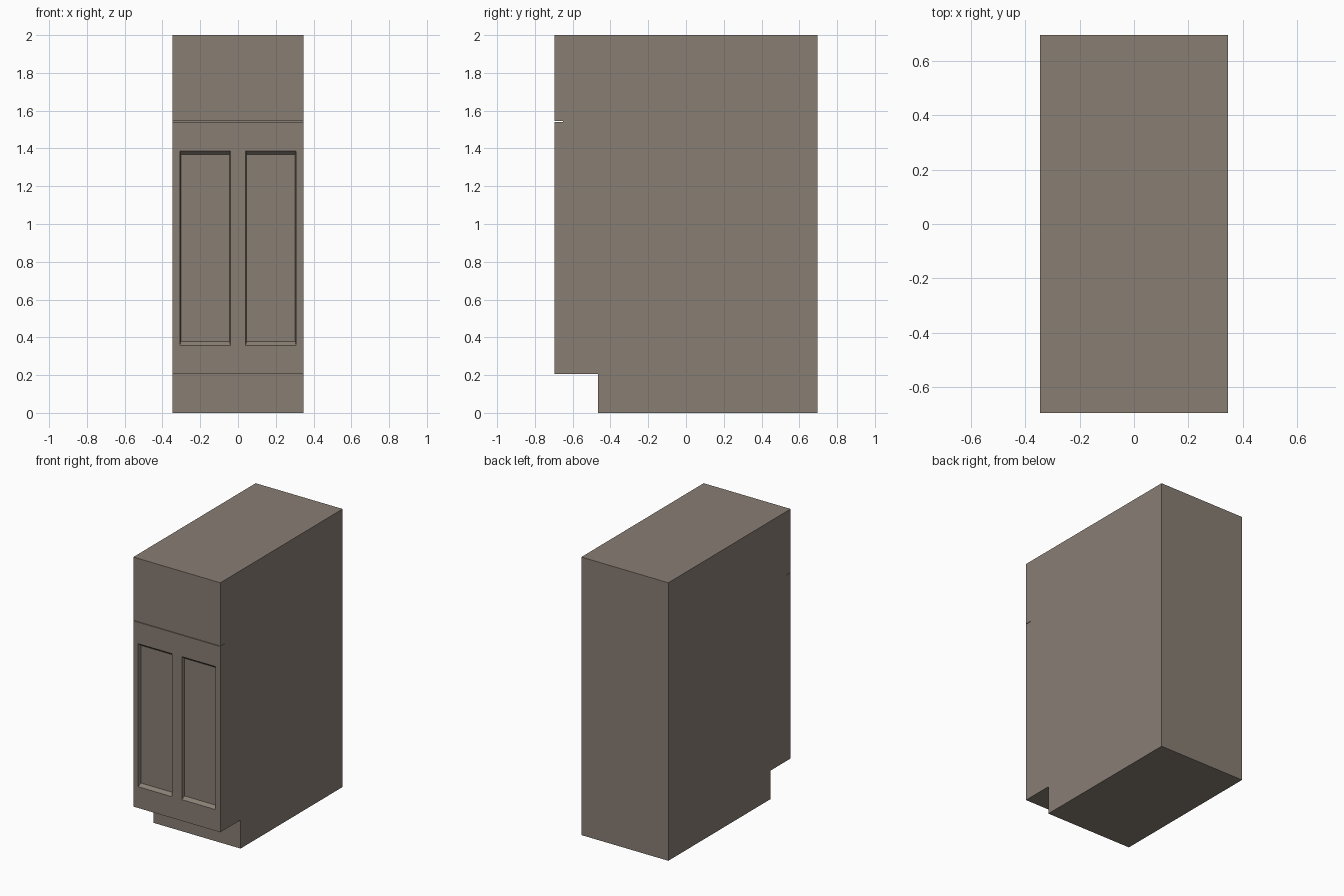
import bpy, bmesh

if "Cube" in bpy.data.objects:
    bpy.data.objects.remove(bpy.data.objects["Cube"])

W, D, H = 0.346, 0.695, 2.0      # half width, half depth, height
RECESS = 0.022

def loft(name, rings):
    """Closed solid through matching rings of points."""
    bm = bmesh.new()
    loops = [[bm.verts.new(p) for p in ring] for ring in rings]
    for a, b in zip(loops, loops[1:]):
        n = len(a)
        for i in range(n):
            j = (i + 1) % n
            bm.faces.new((a[i], a[j], b[j], b[i]))
    bm.faces.new(loops[0])
    bm.faces.new(loops[-1])
    bmesh.ops.recalc_face_normals(bm, faces=bm.faces)
    mesh = bpy.data.meshes.new(name)
    bm.to_mesh(mesh)
    bm.free()
    ob = bpy.data.objects.new(name, mesh)
    bpy.context.collection.objects.link(ob)
    return ob

# Cabinet side profile (y, z): toe kick at the bottom, thin slot under the drawer
profile = [(-0.465, 0), (D, 0), (D, H), (-D, H),
           (-D, 1.545), (-0.65, 1.545), (-0.65, 1.541), (-D, 1.541),
           (-D, 0.205), (-0.465, 0.205)]
cabinet = loft("cabinet_body", [[(x, y, z) for y, z in profile] for x in (-W, W)])

def rect(x0, x1, z0, z1, y):
    return [(x0, y, z0), (x1, y, z0), (x1, y, z1), (x0, y, z1)]

# Recessed door panels with sloped top and bottom edges
for side, x0, x1 in (("left", -0.308, -0.04), ("right", 0.04, 0.308)):
    cutter = loft(side + "_panel_cutter", [
        rect(x0, x1, 0.358, 1.387, -D - 0.03),
        rect(x0, x1, 0.358, 1.387, -D),
        rect(x0 + 0.006, x1 - 0.006, 0.378, 1.368, -D + RECESS)])
    mod = cabinet.modifiers.new(side + "_panel", 'BOOLEAN')
    mod.operation = 'DIFFERENCE'
    mod.solver = 'EXACT'
    mod.object = cutter
    cutter.hide_render = True
    cutter.hide_set(True)

# Taupe paint
paint = bpy.data.materials.new("taupe_paint")
paint.diffuse_color = (0.25, 0.21, 0.175, 1)
paint.use_nodes = True
paint.node_tree.nodes["Principled BSDF"].inputs["Base Color"].default_value = paint.diffuse_color
cabinet.data.materials.append(paint)
